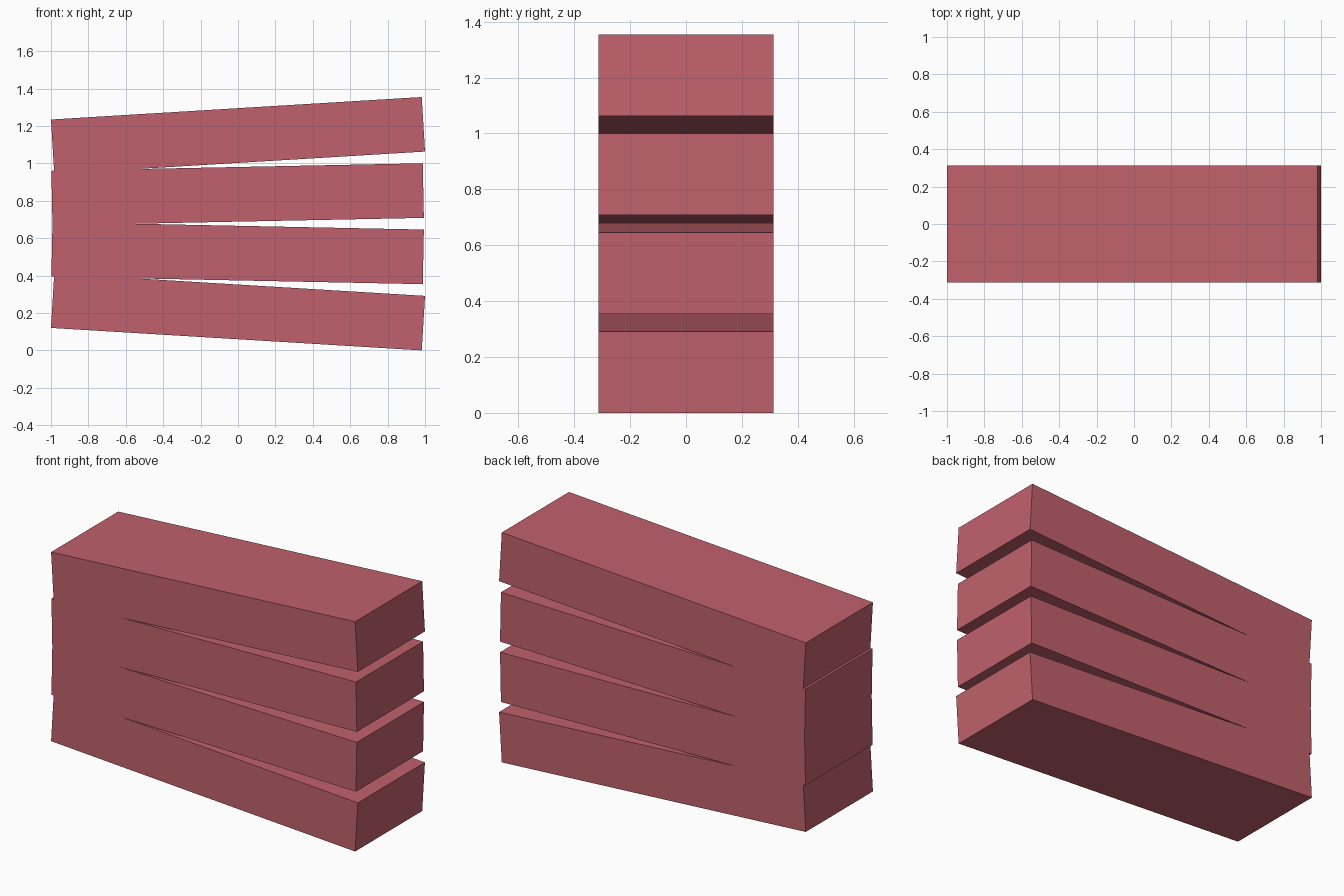
import bpy
from math import radians

if "Cube" in bpy.data.objects:
    bpy.data.objects.remove(bpy.data.objects["Cube"])

LENGTH, WIDTH, THICK = 1.986, 0.625, 0.292
MID_Z, PITCH, STEP = 0.6775, 0.3143, 2.313   # stack centre, spacing, fan angle per slab

mat = bpy.data.materials.new("muted_red")
mat.diffuse_color = (0.53, 0.12, 0.15, 1)
mat.use_nodes = True
mat.node_tree.nodes["Principled BSDF"].inputs["Base Color"].default_value = mat.diffuse_color


def slab(name, k):
    """One block of the fan; k is its signed position from the middle of the stack."""
    x = -0.002 if abs(k) < 1 else 0
    bpy.ops.mesh.primitive_cube_add(size=1, location=(x, 0, MID_Z + k * PITCH),
                                    rotation=(0, -radians(k * STEP), 0))
    ob = bpy.context.object
    ob.name = name
    ob.scale = (LENGTH, WIDTH, THICK)
    bpy.ops.object.transform_apply(location=False, rotation=False, scale=True)
    ob.data.materials.append(mat)


# Four blocks fanned open towards +x
for i in range(4):
    slab(f"fanned_block_{i + 1}", i - 1.5)
